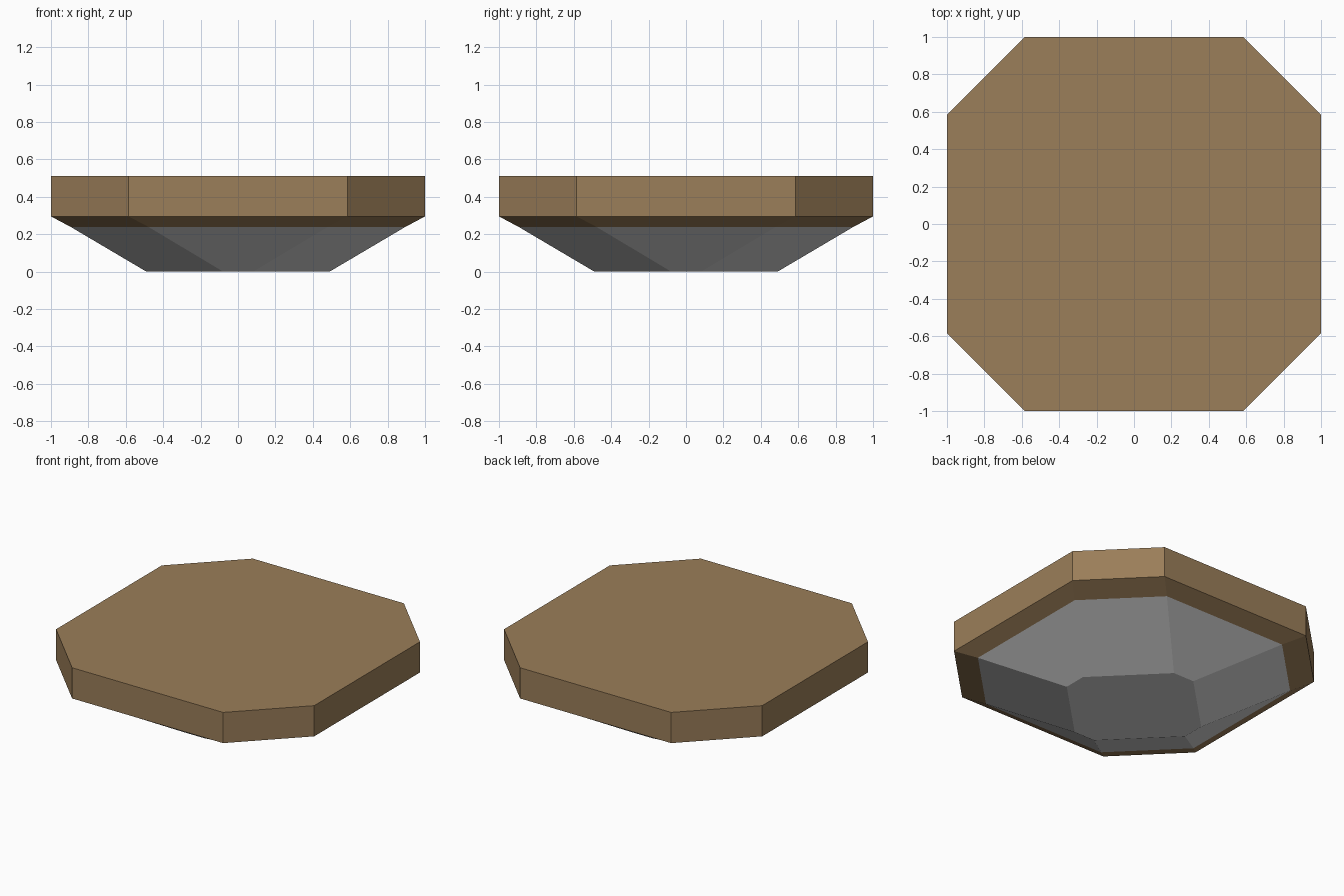
import bpy, bmesh

if "Cube" in bpy.data.objects:
    bpy.data.objects.remove(bpy.data.objects["Cube"])


def material(name, rgb):
    m = bpy.data.materials.new(name)
    m.diffuse_color = (*rgb, 1.0)
    m.use_nodes = True
    m.node_tree.nodes["Principled BSDF"].inputs["Base Color"].default_value = m.diffuse_color
    return m


brown = material("earth brown", (0.328, 0.209, 0.100))
grey = material("pale rock grey", (0.66, 0.66, 0.66))


def octagon(bm, apothem, half_edge, z):
    """Ring of eight corners, counter-clockwise, with flat sides on the axes."""
    a, h = apothem, half_edge
    plan = []
    for _ in range(4):
        plan += [(a, -h), (a, h)]
        plan = [(-y, x) for x, y in plan]
    # each turn rotated the earlier pairs, so reverse the pair order
    pairs = [plan[i:i + 2] for i in range(0, 8, 2)][::-1]
    return [bm.verts.new((x, y, z)) for pair in pairs for x, y in pair]


def stacked_octagons(name, rings, mat, cap_bottom=False, cap_top=False):
    bm = bmesh.new()
    loops = [octagon(bm, *r) for r in rings]
    for low, high in zip(loops, loops[1:]):
        for i in range(8):
            j = (i + 1) % 8
            bm.faces.new((low[i], low[j], high[j], high[i]))
    if cap_bottom:
        bm.faces.new(loops[0][::-1])
    if cap_top:
        bm.faces.new(loops[-1])
    mesh = bpy.data.meshes.new(name)
    bm.to_mesh(mesh)
    bm.free()
    mesh.materials.append(mat)
    ob = bpy.data.objects.new(name, mesh)
    bpy.context.collection.objects.link(ob)
    return ob


# rings are (apothem, half length of the axis-facing edge, height)
KINK = (0.893, 0.477, 0.238)

# tapered rock underside
stacked_octagons("rock_underside", [(0.49, 0.08, 0.0), KINK], grey, cap_bottom=True)

# earth slab with a sloped lower rim
stacked_octagons("earth_slab",
                 [KINK, (1.0, 0.585, 0.295), (1.0, 0.585, 0.51)],
                 brown, cap_top=True)
